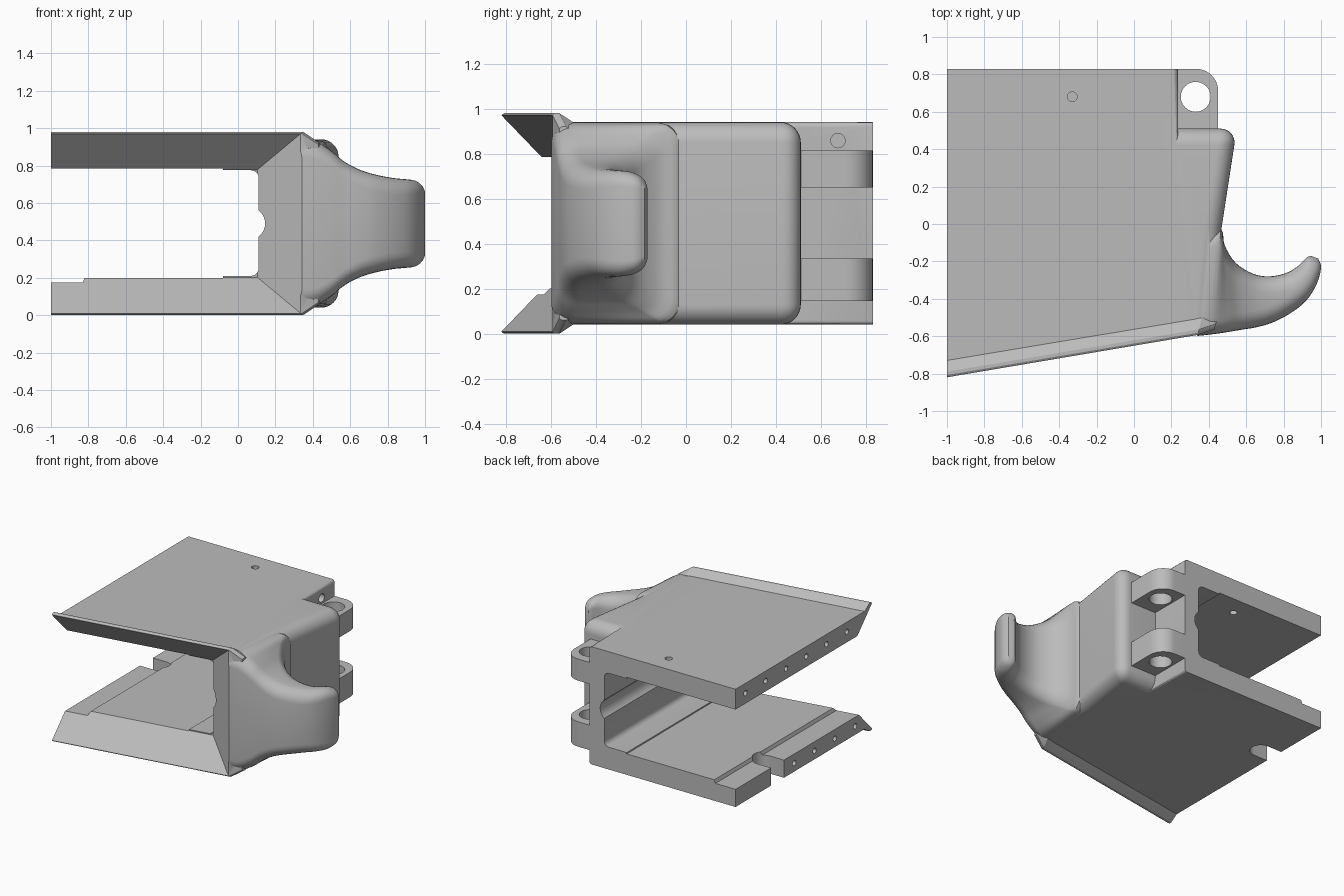
import bpy, bmesh
from math import sin, cos, radians, pi
from mathutils import Vector, Matrix

if "Cube" in bpy.data.objects:
    bpy.data.objects.remove(bpy.data.objects["Cube"])

MID = 0.49  # height of the symmetry plane

grey = bpy.data.materials.new("plain_grey")
grey.use_nodes = True
grey.diffuse_color = (0.5, 0.5, 0.5, 1)
grey.node_tree.nodes["Principled BSDF"].inputs["Base Color"].default_value = (0.5, 0.5, 0.5, 1)


def finish(bm, name):
    bmesh.ops.recalc_face_normals(bm, faces=bm.faces)
    mesh = bpy.data.meshes.new(name)
    bm.to_mesh(mesh)
    bm.free()
    mesh.materials.append(grey)
    ob = bpy.data.objects.new(name, mesh)
    bpy.context.collection.objects.link(ob)
    return ob


def loft(name, rings):
    """Skin a list of closed rings and cap both ends."""
    bm = bmesh.new()
    rows = [[bm.verts.new(p) for p in ring] for ring in rings]
    for a, b in zip(rows, rows[1:]):
        for i in range(len(a)):
            j = (i + 1) % len(a)
            bm.faces.new((a[i], a[j], b[j], b[i]))
    bm.faces.new(rows[0])
    bm.faces.new(rows[-1])
    return finish(bm, name)


def prism(name, outline, z0, z1):
    return loft(name, [[(x, y, z) for x, y in outline] for z in (z0, z1)])


def cylinder(name, centre, radius, depth, axis="Z"):
    bm = bmesh.new()
    turn = Matrix.Rotation(pi / 2, 4, "Y") if axis == "X" else Matrix()
    bmesh.ops.create_cone(bm, cap_ends=True, segments=24, radius1=radius, radius2=radius,
                          depth=depth, matrix=Matrix.Translation(centre) @ turn)
    return finish(bm, name)


def arc(cx, cy, r, a0, a1, n=8):
    steps = [radians(a0 + (a1 - a0) * i / n) for i in range(n + 1)]
    return [(cx + r * cos(a), cy + r * sin(a)) for a in steps]


def round_edges(ob, width, segments, rule):
    bm = bmesh.new()
    bm.from_mesh(ob.data)
    picked = [e for e in bm.edges if rule(*((e.verts[0].co + e.verts[1].co) / 2))]
    bmesh.ops.bevel(bm, geom=picked, offset=width, segments=segments,
                    profile=0.5, affect="EDGES")
    bm.to_mesh(ob.data)
    bm.free()


def combine(target, other, operation):
    mod = target.modifiers.new("join", "BOOLEAN")
    mod.operation, mod.solver, mod.object = operation, "EXACT", other
    bpy.context.view_layer.objects.active = target
    bpy.ops.object.modifier_apply(modifier=mod.name)
    bpy.data.objects.remove(other)


def smooth(ob):
    bpy.ops.object.select_all(action="DESELECT")
    ob.select_set(True)
    bpy.context.view_layer.objects.active = ob
    bpy.ops.object.shade_smooth_by_angle(angle=radians(28))


def front(x):
    """The slanted front edge."""
    return -0.6 + (x - 0.3) * 0.169


# Main slab, later hollowed into two plates
body = prism("housing", [(-1, 0.83), (0.235, 0.83), (0.235, 0.2), (0.33, -0.45),
                         (0.33, front(0.33)), (-1, front(-1))], 0.04, 0.94)
round_edges(body, 0.02, 3, lambda x, y, z: abs(x - 0.235) < 0.01 and abs(z - MID) > 0.4
            and y > 0.4)

# Rounded side block
block = prism("block", [(0.15, 0.51), (0.55, 0.51), (0.467, -0.03), (0.42, -0.5),
                        (0.15, -0.55)], 0.04, 0.94)
round_edges(block, 0.09, 8, lambda x, y, z: x > 0.2 and y > -0.45
            and (abs(z - MID) > 0.4 or y > 0.4))
combine(body, block, "UNION")

# Curved hook: inner x, inner y, outer x, outer y, half height
stations = [Vector(s) for s in (
    (0.37, -0.05, 0.28, -0.604, 0.447), (0.465, -0.03, 0.4, -0.592, 0.44),
    (0.485, -0.115, 0.5, -0.578, 0.39), (0.543, -0.207, 0.57, -0.566, 0.335),
    (0.634, -0.265, 0.65, -0.553, 0.29), (0.72, -0.28, 0.74, -0.527, 0.262),
    (0.805, -0.265, 0.84, -0.475, 0.244), (0.863, -0.235, 0.92, -0.41, 0.237),
    (0.903, -0.2, 0.975, -0.325, 0.23), (0.925, -0.178, 1, -0.235, 0.205),
    (0.945, -0.17, 0.985, -0.185, 0.165))]


def spline(points, n=4):
    out = []
    for i in range(len(points) - 1):
        p0, p1, p2 = points[max(i - 1, 0)], points[i], points[i + 1]
        p3 = points[min(i + 2, len(points) - 1)]
        for k in range(n):
            t = k / n
            out.append(p1 + (p2 - p0) * (t / 2)
                       + (p0 * 2 - p1 * 5 + p2 * 4 - p3) * (t * t / 2)
                       + (p1 * 3 - p0 - p2 * 3 + p3) * (t ** 3 / 2))
    return out + [points[-1]]


def hook_ring(s):
    inner, outer, h = Vector(s[0:2]), Vector(s[2:4]), s[4]
    half = (inner - outer).length / 2
    side, mid = (inner - outer).normalized(), (inner + outer) / 2
    r = min(0.09, half * 0.9)
    ring = []
    for su, sv, a in ((1, 1, 0), (-1, 1, 90), (-1, -1, 180), (1, -1, 270)):
        for u, v in arc(su * (half - r), sv * (h - r), r, a, a + 90, 6):
            p = mid + side * u
            ring.append((p.x, p.y, MID + v))
    return ring


combine(body, loft("hook", [hook_ring(s) for s in spline(stations)]), "UNION")

# Raised lips along the slanted front, above and below
lip_shape = ((0, 0.38), (0, 0.482), (0.012, 0.49), (0.03, 0.49), (0.055, 0.474),
             (0.092, 0.449), (0.092, 0.38))
for sign in (1, -1):
    rings = []
    for x, drop in ((-1, 0), (0.34, 0), (0.43, 0.06)):
        rings.append([(x + d * 0.25 * (x > 0), front(x) + d + drop * 0.25,
                       MID + sign * (h - drop)) for d, h in lip_shape])
    combine(body, loft("lip", rings), "UNION")

# Channel through the body, with stepped plates and a round groove in the wall
channel = ([(-1.2, 0.175), (-0.83, 0.175), (-0.82, 0.2), (-0.08, 0.2), (-0.08, 0.21)]
           + arc(0.07, 0.25, 0.04, -90, 0, 5)
           + arc(0.0575, MID, 0.0875, -53, 53, 10)
           + arc(0.07, 0.735, 0.04, 0, 90, 5)
           + [(-0.08, 0.775), (-0.08, 0.785), (-1.2, 0.785)])
combine(body, loft("channel", [[(x, y, z) for x, z in channel] for y in (-1.2, 1.2)]),
        "DIFFERENCE")

# Funnel-shaped bevel around the front opening
rings = []
for t in (-0.2, 1.03):
    right, h = 0.335 - 0.225 * t, 0.48 - 0.187 * t
    rings.append([(x, front(x) + 0.18 * t, MID + s * h)
                  for x, s in ((-1.2, -1), (right, -1), (right, 1), (-1.2, 1))])
combine(body, loft("funnel", rings), "DIFFERENCE")

# Round-ended slot in the lower plate
slot = [(-1.2, 0.4), (-1.2, 0.245)] + arc(-0.88, 0.3225, 0.0775, -90, 90, 12)
combine(body, prism("slot", slot, -0.1, 0.4), "DIFFERENCE")

# Screw holes in the open edges, the top plate and the rear flank
holes = [((-1, 0.71 - 0.245 * i, 0.865), 0.02, 0.3, "X") for i in range(6)]
holes += [((-1, 0.12 - 0.245 * i, 0.105), 0.02, 0.3, "X") for i in range(4)]
holes += [((-0.33, 0.68, 0.9), 0.026, 0.4, "Z"), ((0.235, 0.675, 0.858), 0.032, 0.2, "X")]
for hole in holes:
    combine(body, cylinder("hole", *hole), "DIFFERENCE")
smooth(body)

# Pair of pierced hinge lugs at the back
outline = [(0.2, 0.45), (0.45, 0.45)] + arc(0.33, 0.71, 0.12, 0, 90, 12) + [(0.2, 0.83)]
for name, low, high in (("upper_lug", 0.65, 0.815), ("lower_lug", 0.145, 0.335)):
    lug = prism(name, outline, low, high)
    combine(lug, cylinder("pin_hole", (0.33, 0.68, MID), 0.08, 2), "DIFFERENCE")
    smooth(lug)
